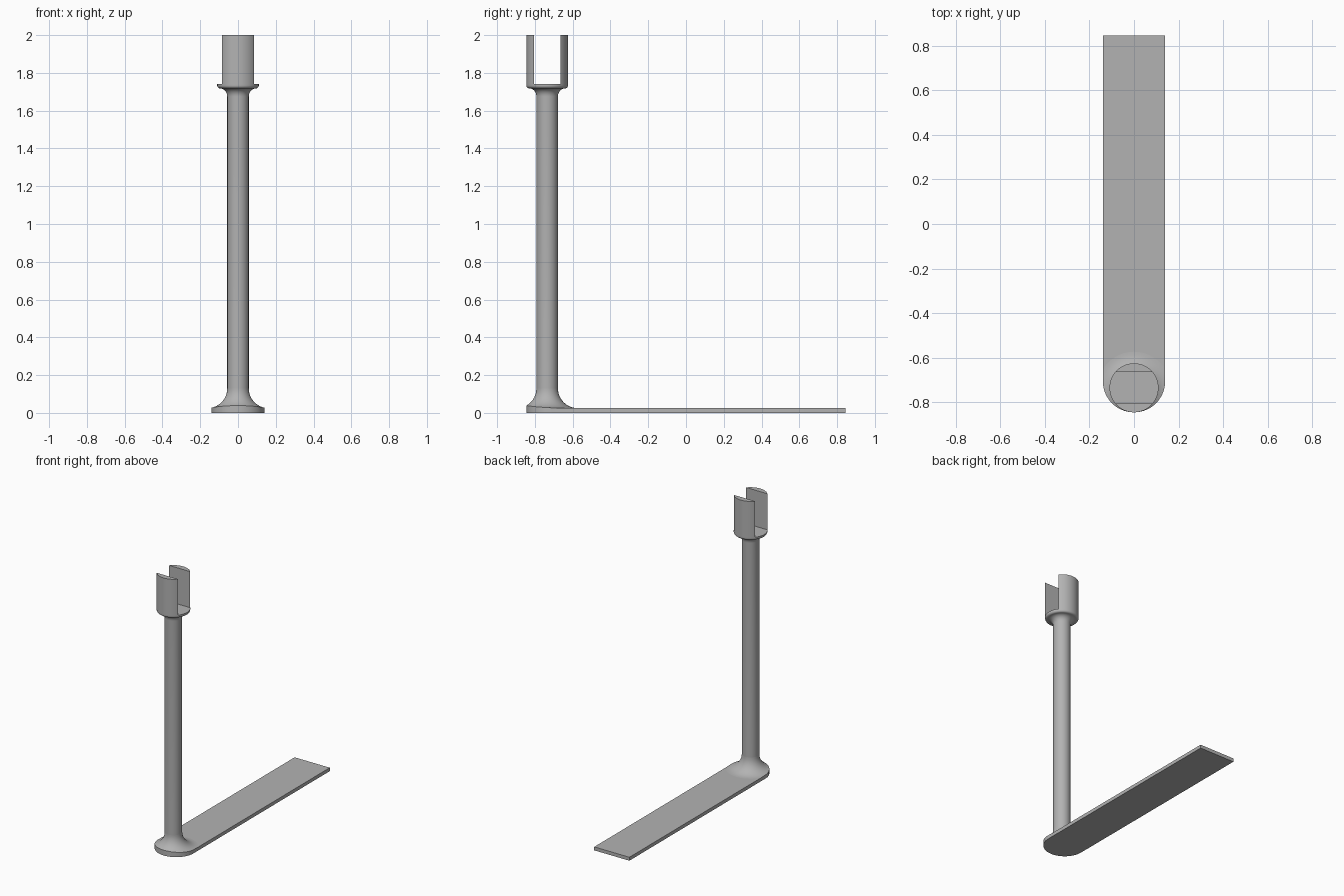
import bpy, bmesh, math
from math import sin, cos, pi, sqrt

cube = bpy.data.objects.get("Cube")
if cube:
    bpy.data.objects.remove(cube, do_unlink=True)

POST_Y, POST_R = -0.735, 0.057      # post axis and radius
HALF_W, ARC_Y = 0.14, -0.705        # base half width, centre of its round end
BACK_Y, BASE_T = 0.845, 0.025
HEAD_R, SLOT, FLOOR_Z, TOP_Z = 0.11, 0.07, 1.74, 2.0
FILLET, SEGS = 0.105, 64

grey = bpy.data.materials.new("plain_grey")
grey.use_nodes = True
colour = (0.45, 0.45, 0.45, 1)
grey.diffuse_color = colour
grey.node_tree.nodes["Principled BSDF"].inputs["Base Color"].default_value = colour


def finish(name, bm):
    bmesh.ops.recalc_face_normals(bm, faces=bm.faces)
    mesh = bpy.data.meshes.new(name)
    bm.to_mesh(mesh)
    bm.free()
    mesh.materials.append(grey)
    obj = bpy.data.objects.new(name, mesh)
    bpy.context.collection.objects.link(obj)
    bpy.ops.object.select_all(action='DESELECT')
    obj.select_set(True)
    bpy.context.view_layer.objects.active = obj
    bpy.ops.object.shade_smooth_by_angle(angle=math.radians(30))
    return obj


def prism(name, outline, z0, z1):
    bm = bmesh.new()
    face = bm.faces.new([bm.verts.new((x, y, z0)) for x, y in outline])
    top = bmesh.ops.extrude_face_region(bm, geom=[face])["geom"]
    bmesh.ops.translate(bm, vec=(0, 0, z1 - z0),
                        verts=[v for v in top if isinstance(v, bmesh.types.BMVert)])
    return finish(name, bm)


def revolve(name, profile_at, cap_top=False):
    """Rings around the post axis; the profile may depend on the angle."""
    bm = bmesh.new()
    columns = []
    for i in range(SEGS):
        a = 2 * pi * i / SEGS
        columns.append([bm.verts.new((r * cos(a), POST_Y + r * sin(a), z))
                        for r, z in profile_at(a)])
    for i, col in enumerate(columns):
        nxt = columns[(i + 1) % SEGS]
        for k in range(len(col) - 1):
            bm.faces.new((col[k], nxt[k], nxt[k + 1], col[k + 1]))
    if cap_top:
        bm.faces.new([c[-1] for c in columns])
    return finish(name, bm)


# Flat foot with a round front end
arc = [(HALF_W * cos(pi + pi * i / 32), ARC_Y + HALF_W * sin(pi + pi * i / 32))
       for i in range(33)]
prism("base_plate", arc + [(HALF_W, BACK_Y), (-HALF_W, BACK_Y)], 0, BASE_T)


# Concave flare at the post foot, trimmed to the plate outline
def reach(a):
    d = POST_Y - ARC_Y
    r = -d * sin(a) + sqrt(HALF_W ** 2 - (d * cos(a)) ** 2)
    if POST_Y + r * sin(a) > ARC_Y:
        r = HALF_W / max(abs(cos(a)), 1e-6)
    return min(r, POST_R + FILLET)


def flare_profile(a):
    limit = math.acos(min(1, max(0, (POST_R + FILLET - reach(a)) / FILLET)))
    points = [(POST_R + FILLET - FILLET * cos(t), BASE_T + FILLET * (1 - sin(t)))
              for t in [limit * (1 - k / 12) for k in range(13)]]
    return [(points[0][0], BASE_T - 0.001)] + points


revolve("foot_flare", flare_profile)

# Post widening into the cup under the fork
neck = [(POST_R, BASE_T + FILLET), (POST_R, 1.675)]
neck += [(POST_R + 0.038 * (1 - cos(t)), 1.675 + 0.043 * sin(t))
         for t in [pi / 2 * k / 8 for k in range(1, 9)]]
neck += [(0.095 + 0.015 * sin(t), 1.733 - 0.015 * cos(t))
         for t in [pi / 2 * k / 6 for k in range(1, 7)]]
neck.append((HEAD_R, FLOOR_Z))
revolve("post", lambda a: neck, cap_top=True)

# Two fork prongs, each a segment of the round head
start = math.asin(SLOT / HEAD_R)
for name, side in (("front_prong", -1), ("back_prong", 1)):
    angles = [start + (pi - 2 * start) * k / 24 for k in range(25)]
    prism(name, [(HEAD_R * cos(t), POST_Y + side * HEAD_R * sin(t)) for t in angles],
          FLOOR_Z, TOP_Z)
